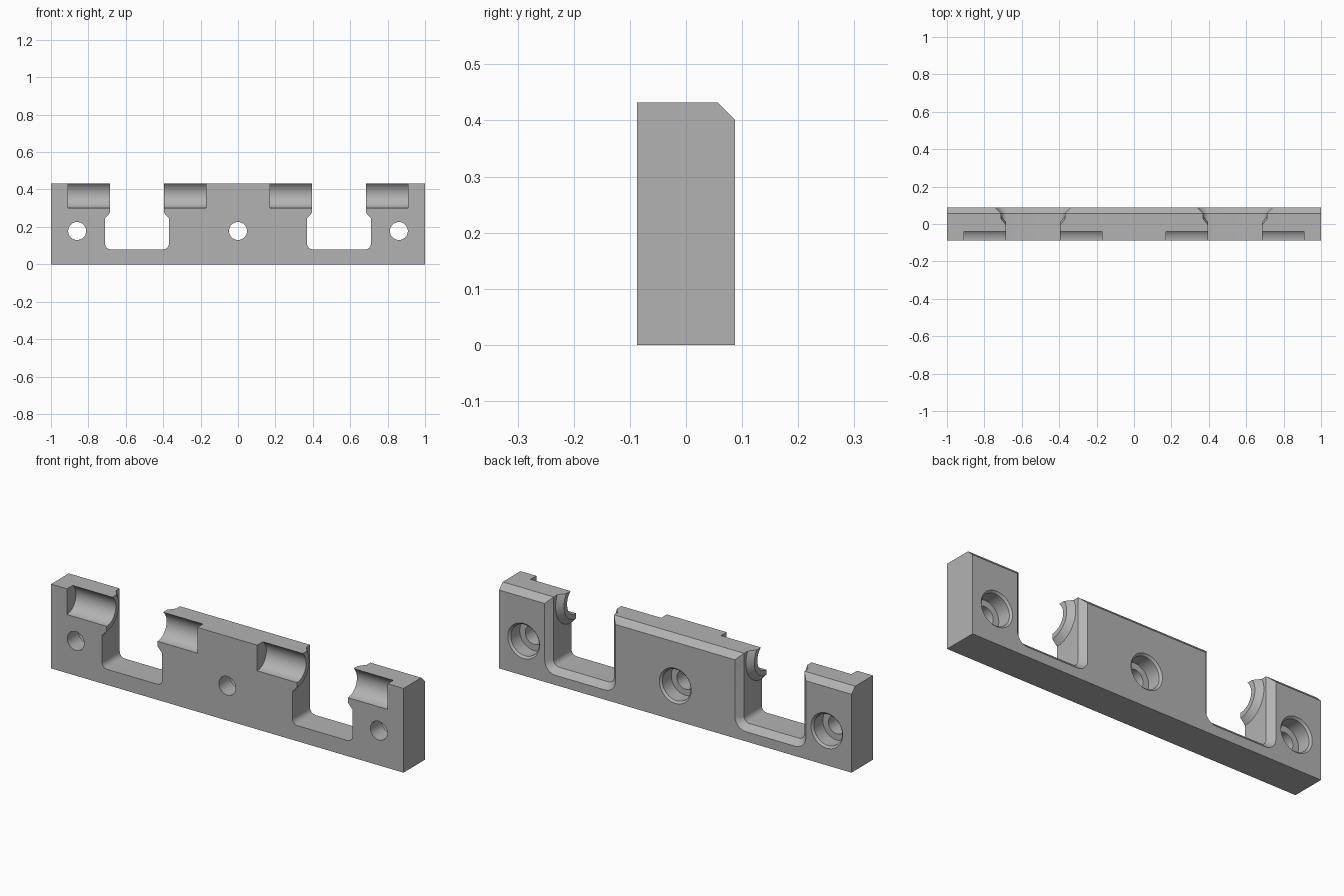
import bpy, bmesh
from math import sin, cos, pi, radians
from mathutils import Matrix

if "Cube" in bpy.data.objects:
    bpy.data.objects.remove(bpy.data.objects["Cube"])

HALF_Y, TOP, CHAMFER = 0.087, 0.432, 0.03

grey = bpy.data.materials.new("plain grey")
grey.use_nodes = True
grey.diffuse_color = (0.45, 0.45, 0.45, 1)
grey.node_tree.nodes["Principled BSDF"].inputs["Base Color"].default_value = (0.45, 0.45, 0.45, 1)


def loft(name, rings):
    """Closed solid skinned through rings of equal point count."""
    bm = bmesh.new()
    loops = [[bm.verts.new(p) for p in ring] for ring in rings]
    n = len(loops[0])
    for a, b in zip(loops, loops[1:]):
        for i in range(n):
            j = (i + 1) % n
            bm.faces.new((a[i], a[j], b[j], b[i]))
    bm.faces.new(loops[0])
    bm.faces.new(loops[-1])
    bmesh.ops.recalc_face_normals(bm, faces=bm.faces)
    mesh = bpy.data.meshes.new(name)
    bm.to_mesh(mesh)
    bm.free()
    mesh.materials.append(grey)
    obj = bpy.data.objects.new(name, mesh)
    bpy.context.collection.objects.link(obj)
    return obj


def lathe(name, profile, axis, centre, steps=64):
    """Solid of revolution; profile holds (position along axis, radius)."""
    turn = [2 * pi * (i + 0.5) / steps for i in range(steps)]
    cx, cy, cz = centre
    if axis == "X":
        rings = [[(cx + t, cy + r * cos(a), cz + r * sin(a)) for a in turn] for t, r in profile]
    else:
        rings = [[(cx + r * cos(a), cy + t, cz + r * sin(a)) for a in turn] for t, r in profile]
    return loft(name, rings)


def subtract(target, cutter):
    mod = target.modifiers.new("cut", "BOOLEAN")
    mod.operation, mod.solver, mod.object = "DIFFERENCE", "EXACT", cutter
    bpy.context.view_layer.objects.active = target
    bpy.ops.object.modifier_apply(modifier=mod.name)
    bpy.data.objects.remove(cutter)


# Bar with its top back edge chamfered
section = [(-HALF_Y, 0), (HALF_Y, 0), (HALF_Y, TOP - CHAMFER),
           (HALF_Y - CHAMFER, TOP), (-HALF_Y, TOP)]
bar = loft("slotted_hinge_bar", [[(x, y, z) for y, z in section] for x in (-1, 1)])

# Slots: rounded U shapes flaring at the back, less the conical lips on both walls
SLOT_X, SLOT_HALF, SLOT_Z, CORNER = 0.54, 0.171, 0.08, 0.03
PIN_Y, PIN_Z, PIN_R, LIP = -HALF_Y, 0.374, 0.074, 0.027


def slot_ring(cx, y, grow):
    r, w = CORNER + grow, SLOT_HALF - CORNER
    low = SLOT_Z + CORNER
    pts = [(cx + SLOT_HALF + grow, y, 0.6), (cx - SLOT_HALF - grow, y, 0.6)]
    for side, start in ((-1, pi), (1, 1.5 * pi)):
        for i in range(9):
            a = start + i * pi / 16
            pts.append((cx + side * w + r * cos(a), y, low + r * sin(a)))
    return pts


for cx in (-SLOT_X, SLOT_X):
    flare = HALF_Y - CHAMFER
    slot = loft("slot_cutter", [slot_ring(cx, y, g) for y, g in
                ((-0.2, 0), (flare, 0), (flare + 2 * CHAMFER, 2 * CHAMFER))])
    for side in (-1, 1):
        wall = cx + side * SLOT_HALF
        cone = [(side * 0.01, 0.139), (-side * LIP, 0.099)]
        subtract(slot, lathe("lip_cone", cone, "X", (wall, PIN_Y, PIN_Z)))
    subtract(bar, slot)

    # Round pin grooves running out from the slot on both sides
    pin = [(-0.37, PIN_R), (0.37, PIN_R)]
    subtract(bar, lathe("pin_cutter", pin, "X", (cx, PIN_Y, PIN_Z)))

# Screw holes, counterbored from the back with an eased rim
hole = [(-0.2, 0.048), (0.005, 0.048), (0.005, 0.08), (HALF_Y - 0.01, 0.08),
        (HALF_Y + 0.01, 0.1)]
for x in (-0.86, 0, 0.86):
    subtract(bar, lathe("hole_cutter", hole, "Y", (x, 0, 0.178)))

# Smooth the round surfaces, keep edges crisp
bpy.ops.object.select_all(action="DESELECT")
bar.select_set(True)
bpy.context.view_layer.objects.active = bar
bpy.ops.object.shade_smooth_by_angle(angle=radians(25))
